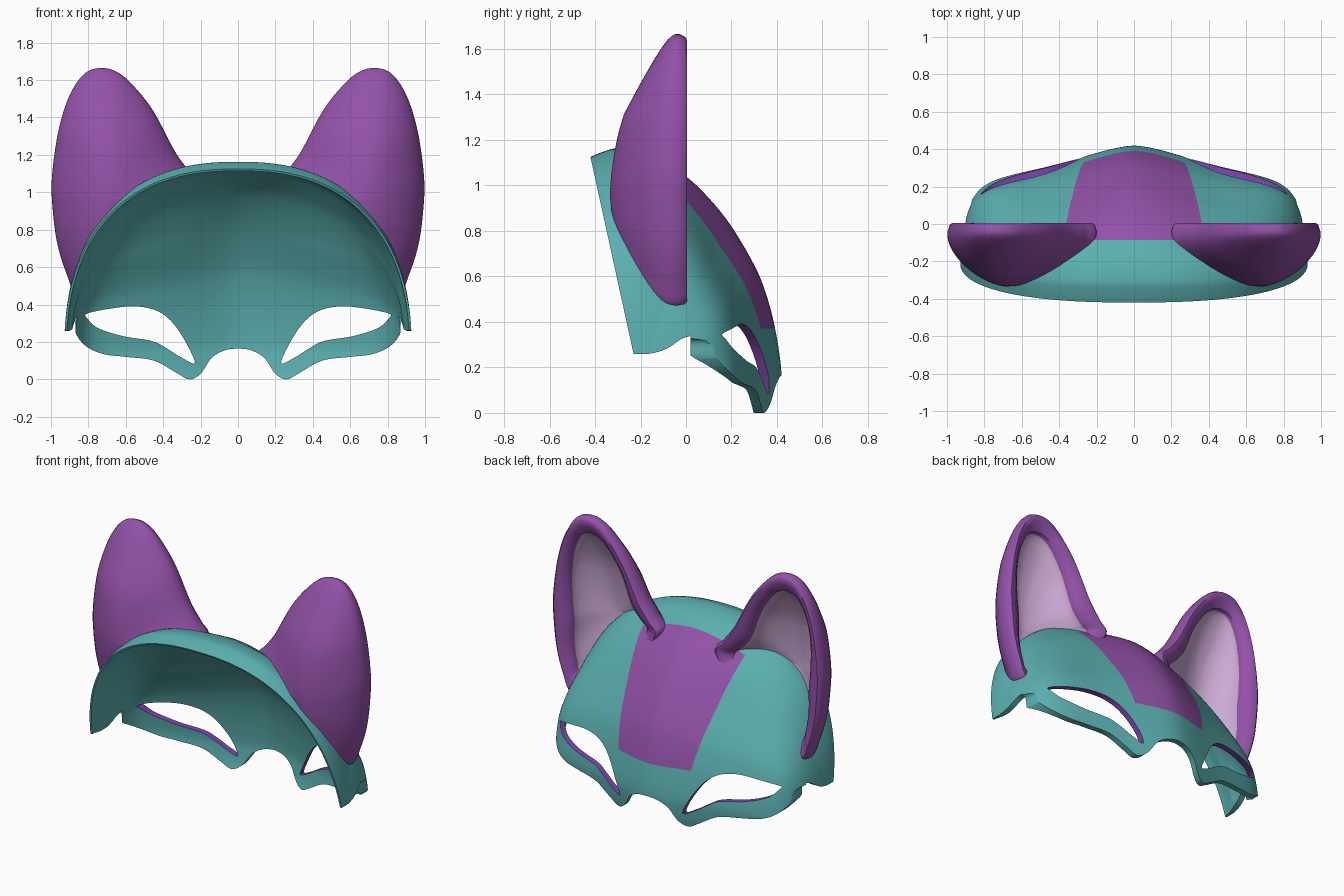
import bpy, bmesh, math
from mathutils import Vector

if "Cube" in bpy.data.objects:
    bpy.data.objects.remove(bpy.data.objects["Cube"])


def material(name, rgb):
    m = bpy.data.materials.new(name)
    m.diffuse_color = (*rgb, 1)
    m.use_nodes = True
    m.node_tree.nodes["Principled BSDF"].inputs["Base Color"].default_value = m.diffuse_color
    return m


TEAL = material("teal", (0.105, 0.43, 0.43))
PURPLE = material("purple", (0.29, 0.083, 0.39))
VIOLET = material("eye rim violet", (0.22, 0.06, 0.44))
PINK = material("pale lilac", (0.60, 0.40, 0.66))
MASK_MATS = [PURPLE, TEAL, VIOLET]


def smooth_curve(pts, steps, closed=False):
    """Catmull-Rom samples through 2D points."""
    p = [Vector(q) for q in pts]
    n = len(p)
    out = []
    for i in range(n if closed else n - 1):
        if closed:
            a, b, c, d = (p[(i + k) % n] for k in (-1, 0, 1, 2))
        else:
            a, b, c, d = (p[min(max(i + k, 0), n - 1)] for k in (-1, 0, 1, 2))
        for j in range(steps):
            t = j / steps
            out.append(0.5 * (2 * b + (c - a) * t + (2 * a - 5 * b + 4 * c - d) * t * t
                              + (3 * b - a - 3 * c + d) * t ** 3))
    if not closed:
        out.append(p[-1])
    return out


def make_object(name, bm, mats):
    me = bpy.data.meshes.new(name)
    bm.to_mesh(me)
    bm.free()
    ob = bpy.data.objects.new(name, me)
    bpy.context.collection.objects.link(ob)
    for m in mats:
        me.materials.append(m)
    return ob


def prism(name, pts, axis, lo, hi, index):
    """Closed cutter: 2D outline extruded along x or y."""
    bm = bmesh.new()
    ends = [[bm.verts.new((v, p[0], p[1]) if axis == "x" else (p[0], v, p[1])) for p in pts]
            for v in (lo, hi)]
    n = len(pts)
    for i in range(n):
        j = (i + 1) % n
        bm.faces.new((ends[0][i], ends[0][j], ends[1][j], ends[1][i]))
    bm.faces.new(ends[0][::-1])
    bm.faces.new(ends[1])
    bmesh.ops.recalc_face_normals(bm, faces=bm.faces)
    bmesh.ops.triangulate(bm, faces=bm.faces)
    for f in bm.faces:
        f.material_index = index
    ob = make_object(name, bm, MASK_MATS)
    ob.hide_render = True
    return ob


def apply(ob, m):
    bpy.context.view_layer.objects.active = ob
    bpy.ops.object.modifier_apply(modifier=m.name)


def cut(ob, cutter):
    """Boolean difference; second solver only if the first changes nothing."""
    for solver in ("MANIFOLD", "EXACT"):
        before = len(ob.data.vertices)
        m = ob.modifiers.new("cut", "BOOLEAN")
        m.operation, m.solver, m.object = "DIFFERENCE", solver, cutter
        apply(ob, m)
        if len(ob.data.vertices) not in (0, before):
            return


def finish(ob, angle):
    bpy.ops.object.select_all(action="DESELECT")
    ob.select_set(True)
    bpy.context.view_layer.objects.active = ob
    bpy.ops.object.shade_smooth_by_angle(angle=math.radians(angle))


# Mask surface: arches fanned about a hinge line, following the centre profile
HINGE = Vector((-0.20, 0.12))
WIDTH = 0.93
PROFILE = smooth_curve([(-0.42, 1.125), (-0.36, 1.15), (-0.3, 1.163), (-0.2, 1.145), (-0.1, 1.10),
                        (0, 1.04), (0.1, 0.945), (0.2, 0.82), (0.3, 0.65), (0.35, 0.53),
                        (0.39, 0.38), (0.418, 0.2), (0.415, 0.1), (0.40, 0.0), (0.36, -0.13)], 4)


def mask_sheet():
    bm = bmesh.new()
    rows = []
    count = 96
    for p in PROFILE:
        w = min(1, max(0, (p.x + 0.2) / 0.4))
        cheek = min(1, max(0, (p.x - 0.05) / 0.3))
        row = []
        for j in range(count + 1):
            psi = math.radians(85.5) * (2 * j / count - 1)
            t = abs(math.sin(psi)) ** (2 / 2.4)
            s = math.cos(psi) ** (2 / 2.4) * (1 - 0.11 * w * math.sin(math.pi * t) ** 1.5
                                              + 0.35 * cheek * t ** 8)
            q = HINGE + (p - HINGE) * s
            row.append(bm.verts.new((math.copysign(WIDTH * t, psi), q.x, q.y)))
        rows.append(row)
    for a, b in zip(rows, rows[1:]):
        for j in range(count):
            bm.faces.new((a[j], a[j + 1], b[j + 1], b[j]))
    bm.normal_update()
    return bm


# Solid head volume, used to trim the ears
bm = mask_sheet()
hub = bm.verts.new((0, HINGE.x, HINGE.y))
for e in [e for e in bm.edges if e.is_boundary]:
    bm.faces.new((e.verts[0], e.verts[1], hub))
bmesh.ops.recalc_face_normals(bm, faces=bm.faces)
for v in bm.verts:
    v.co = hub.co + (v.co - hub.co) * 0.985
head_volume = make_object("head_volume", bm, [PURPLE])
head_volume.hide_render = True

# Mask shell with the forehead stripe cut in, thickened inwards and thin at the back rim
bm = mask_sheet()
for co, no in (((0.205, 0, 0), (1, 0, -0.17)), ((-0.205, 0, 0), (1, 0, 0.17)),
               ((0, 0, 0.37), (0, 0, 1)), ((0, -0.085, 0), (0, 1, 0))):
    bmesh.ops.bisect_plane(bm, geom=bm.verts[:] + bm.edges[:] + bm.faces[:],
                           dist=1e-5, plane_co=co, plane_no=no)
bmesh.ops.triangulate(bm, faces=bm.faces)
bm.normal_update()
outer = list(bm.faces)
for f in outer:
    c = f.calc_center_median()
    stripe = abs(c.x) < 0.205 + 0.17 * c.z and c.z > 0.37 and c.y > -0.085
    f.material_index = 0 if stripe else 1
inner = {}
for v in list(bm.verts):
    from_rim = (v.co.y + 0.2) * 0.977 + (v.co.z - 0.12) * 0.214
    thick = 0.012 + 0.026 * min(1, max(0, from_rim / 0.12))
    inner[v] = bm.verts.new(v.co - thick * v.normal)
rim = [(l.vert, l.link_loop_next.vert) for f in outer for l in f.loops if l.edge.is_boundary]
for f in outer:
    bm.faces.new([inner[v] for v in reversed(f.verts)]).material_index = 1
for a, b in rim:
    bm.faces.new((b, a, inner[a])).material_index = 1
    bm.faces.new((b, inner[a], inner[b])).material_index = 1
bm.normal_update()
if bm.calc_volume(signed=True) < 0:
    bmesh.ops.reverse_faces(bm, faces=bm.faces)
mask = make_object("mask_shell", bm, MASK_MATS)

# Cutters: lower edge, side flaps and eyes
half = smooth_curve([(0, 0.165), (0.07, 0.155), (0.14, 0.115), (0.2, 0.03), (0.26, 0.0),
                     (0.33, 0.035), (0.45, 0.1), (0.6, 0.12), (0.72, 0.135), (0.81, 0.175),
                     (0.865, 0.24), (0.892, 0.325), (1.1, 0.34)], 6)
lower = [(-p.x, p.y) for p in half[:0:-1]] + [(p.x, p.y) for p in half]
flap = smooth_curve([(-0.6, 0.26), (-0.23, 0.26), (-0.15, 0.262), (-0.08, 0.285),
                     (-0.02, 0.325), (0.02, 0.338)], 5)
eye = smooth_curve([(0.81, 0.35), (0.7, 0.375), (0.55, 0.39), (0.42, 0.36), (0.32, 0.265),
                    (0.23, 0.092), (0.3, 0.115), (0.38, 0.165), (0.46, 0.205), (0.62, 0.232),
                    (0.75, 0.275), (0.805, 0.325)], 5, True)
cutters = [prism("lower_edge_cutter", lower + [(1.1, -0.5), (-1.1, -0.5)], "y", 0.01, 0.7, 1),
           prism("flap_cutter", [tuple(p) for p in flap] + [(0.02, -0.5), (-0.6, -0.5)],
                 "x", -1.2, 1.2, 1)]
for s in (-1, 1):
    cutters.append(prism("eye_cutter", [(s * p.x, p.y) for p in eye], "y", 0.0, 0.7, 2))
for c in cutters:
    cut(mask, c)
finish(mask, 40)

# Ears: domed back, rolled rim and hollow pale bowl
EAR = smooth_curve([(0.255, 1.105), (0.335, 1.215), (0.45, 1.43), (0.55, 1.56), (0.64, 1.64),
                    (0.73, 1.665), (0.82, 1.635), (0.9, 1.52), (0.96, 1.33), (0.995, 1.08),
                    (0.99, 0.9), (0.965, 0.72), (0.915, 0.56), (0.86, 0.46), (0.7, 0.45),
                    (0.5, 0.62), (0.32, 0.84), (0.2, 1.02)], 5, True)
CENTRE = Vector((0.68, 0.96))


def dome(s, depth):
    return -0.07 - depth * max(0, 1 - s ** 1.6) ** (1 / 1.6)


scales = [math.sin(math.radians(90 * k / 12)) for k in range(1, 13)]
rings = [(0, s, dome(s, 0.265)) for s in scales]
rings += [(0, 1, -0.04), (0.012, 1, -0.005), (0.025, 1, 0.005), (0.06, 1, 0.0), (0.115, 1, -0.04)]
pink_start = len(rings)
rings += [(0.12, s, dome(s, 0.17)) for s in reversed(scales)]

bm = bmesh.new()
loops = []
for inset, s, y in rings:
    loop = []
    for p in EAR:
        d = p - CENTRE
        q = CENTRE + d * (1 - inset / d.length) * s
        tip = 1 - 0.85 * max(0, q.y - 1.3)
        loop.append(bm.verts.new((q.x, y * tip, q.y)))
    loops.append(loop)
n = len(EAR)
for k, (a, b) in enumerate(zip(loops, loops[1:])):
    for i in range(n):
        f = bm.faces.new((a[i], a[(i + 1) % n], b[(i + 1) % n], b[i]))
        f.material_index = 1 if k >= pink_start else 0
for loop, y, idx in ((loops[0], dome(0, 0.265), 0), (loops[-1], dome(0, 0.17), 1)):
    pole = bm.verts.new((CENTRE.x, y, CENTRE.y))
    for i in range(n):
        bm.faces.new((loop[i], loop[(i + 1) % n], pole)).material_index = idx
bmesh.ops.recalc_face_normals(bm, faces=bm.faces)
ears = make_object("ears", bm, [PURPLE, PINK])
cut(ears, head_volume)
apply(ears, ears.modifiers.new("mirror", "MIRROR"))
finish(ears, 45)

# Remove helpers
for c in cutters + [head_volume]:
    bpy.data.objects.remove(c)
